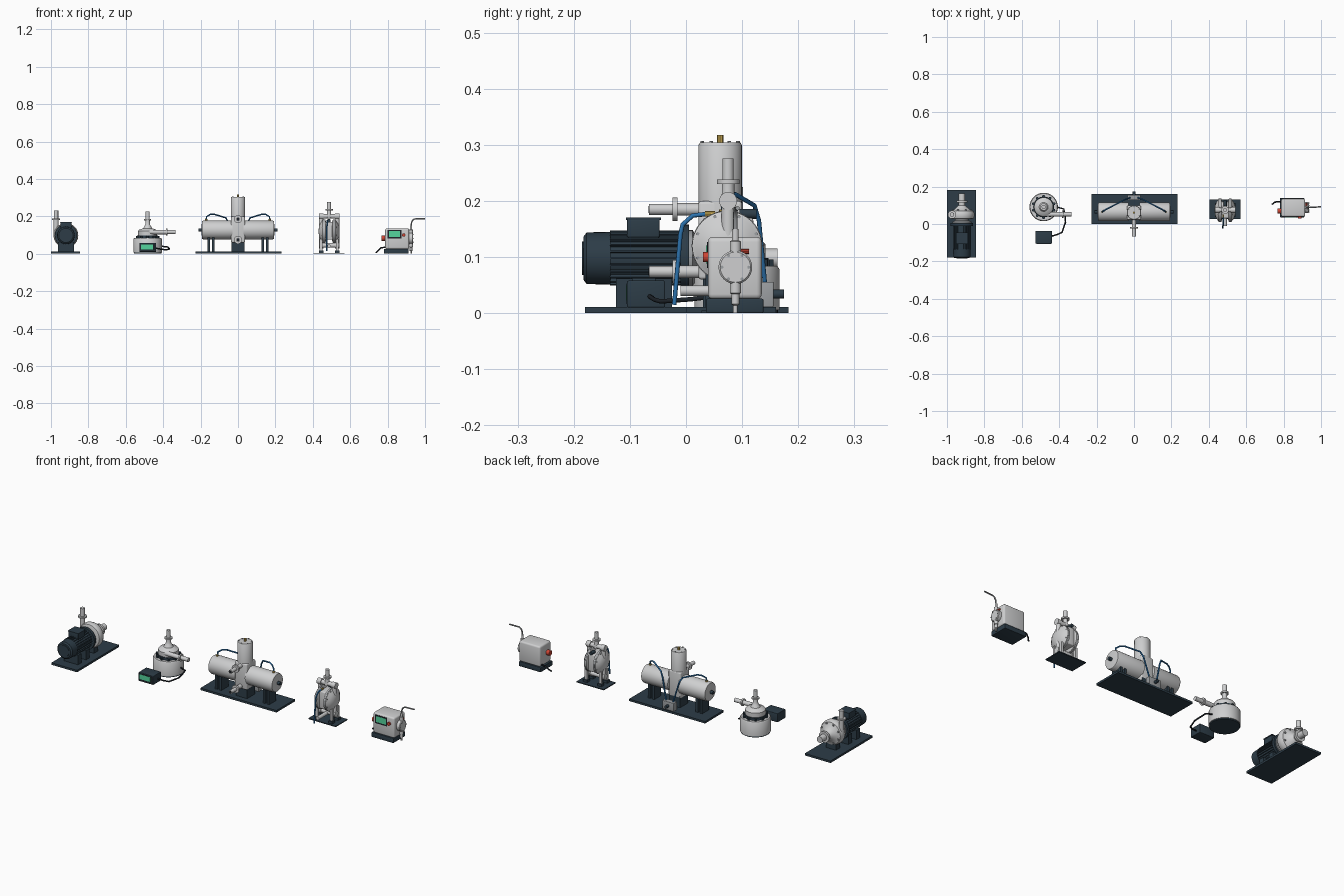
import bpy, bmesh, math
from mathutils import Vector, Matrix

cube = bpy.data.objects.get("Cube")
if cube:
    bpy.data.objects.remove(cube)


def material(name, *rgb):
    m = bpy.data.materials.new(name)
    m.use_nodes = True
    m.diffuse_color = (*rgb, 1)
    m.node_tree.nodes["Principled BSDF"].inputs["Base Color"].default_value = (*rgb, 1)
    return m


CAST = material("cast grey", .62, .625, .63)
STEEL = material("steel grey", .33, .345, .36)
NAVY = material("dark navy", .026, .046, .064)
BLACK = material("soft black", .012, .016, .021)
GREEN = material("screen green", .09, .66, .34)
RED = material("knob red", .62, .06, .035)
BRASS = material("brass", .58, .40, .09)
BLUE = material("hose blue", .025, .17, .42)

TURN = {'X': Matrix.Rotation(math.pi / 2, 3, 'Y'),
        'Y': Matrix.Rotation(-math.pi / 2, 3, 'X'),
        'Z': Matrix.Identity(3)}


def finish(name, bm, mat):
    bmesh.ops.recalc_face_normals(bm, faces=bm.faces)
    me = bpy.data.meshes.new(name)
    bm.to_mesh(me)
    bm.free()
    me.materials.append(mat)
    me.shade_smooth()
    me.set_sharp_from_angle(angle=math.radians(35))
    ob = bpy.data.objects.new(name, me)
    bpy.context.collection.objects.link(ob)
    return ob


def box(name, mat, x, y, z, bevel=0.0):
    """Box from its (low, high) extents."""
    bm = bmesh.new()
    bmesh.ops.create_cube(bm, size=1)
    for v in bm.verts:
        v.co = [(a + b) / 2 + c * (b - a) for c, (a, b) in zip(v.co, (x, y, z))]
    if bevel:
        bmesh.ops.bevel(bm, geom=bm.edges[:], offset=bevel, segments=3, profile=.5, affect='EDGES')
    return finish(name, bm, mat)


def lathe(name, mat, origin, axis, profile, n=32):
    """Solid of revolution from (radius, distance along axis) pairs."""
    bm = bmesh.new()
    rings = [[bm.verts.new(Vector(origin) + TURN[axis] @ Vector(
        (r * math.cos(2 * math.pi * i / n), r * math.sin(2 * math.pi * i / n), h)))
        for i in range(n)] for r, h in profile]
    for a, b in zip(rings, rings[1:]):
        for i in range(n):
            j = (i + 1) % n
            bm.faces.new((a[i], a[j], b[j], b[i]))
    bm.faces.new(rings[0])
    bm.faces.new(rings[-1])
    return finish(name, bm, mat)


def rod(name, mat, origin, axis, r, a, b, n=24):
    return lathe(name, mat, origin, axis, [(r, a), (r, b)], n)


def bolts(name, mat, origin, axis, ring, count, r, a, b):
    for i in range(count):
        t = 2 * math.pi * (i + .5) / count
        off = TURN[axis] @ Vector((ring * math.cos(t), ring * math.sin(t), 0))
        rod(name, mat, Vector(origin) + off, axis, r, a, b, 6)


def hose(name, mat, points, r):
    """Round tube along straight runs between points."""
    cu = bpy.data.curves.new(name, 'CURVE')
    cu.dimensions = '3D'
    cu.bevel_depth = r
    cu.bevel_resolution = 2
    cu.use_fill_caps = True
    sp = cu.splines.new('POLY')
    sp.points.add(len(points) - 1)
    for p, co in zip(sp.points, points):
        p.co = (*co, 1)
    cu.materials.append(mat)
    bpy.context.collection.objects.link(bpy.data.objects.new(name, cu))


# --- Centrifugal pump with finned motor
X = -.92
C = (X, 0, .098)
box("motor_base_plate", NAVY, (-1, -.845), (-.18, .183), (0, .011))
lathe("motor_body", NAVY, C, 'Y', [(.043, -.17), (.043, -.01), (.06, -.01), (.06, .005)])
lathe("motor_fan_cover", NAVY, C, 'Y', [(.038, -.183), (.046, -.177), (.047, -.135)])
rod("fan_grille", NAVY, C, 'Y', .03, -.185, -.18)
for i in range(24):
    t = 2 * math.pi * i / 24
    fin = box("motor_fin", NAVY, (-.0015, .0015), (-.135, -.01), (.04, .049))
    fin.matrix_world = Matrix.Translation(C) @ Matrix.Rotation(t, 4, 'Y')
box("terminal_box", NAVY, (X - .03, X + .03), (-.105, -.047), (.135, .168), .003)
box("terminal_lid", NAVY, (X - .032, X + .032), (-.107, -.045), (.166, .171))
for y in (-.125, -.055):
    box("motor_foot", NAVY, (X - .042, X + .042), (y, y + .03), (.01, .062))
box("pump_foot", NAVY, (X - .03, X + .03), (.03, .065), (.01, .05))
lathe("pump_lantern", STEEL, C, 'Y', [(.05, .005), (.05, .012), (.036, .02), (.036, .034)])
lathe("volute_casing", CAST, C, 'Y',
      [(.05, .026), (.062, .03), (.066, .04), (.066, .058), (.06, .07), (.045, .075),
       (.028, .09), (.018, .1)], 40)
bolts("volute_bolt", STEEL, C, 'Y', .053, 8, .005, .06, .078)
lathe("suction_pipe", CAST, C, 'Y', [(.017, .09), (.017, .115), (.03, .115), (.03, .126),
                                    (.017, .126), (.017, .163)])
D = (X - .053, .05, 0)
lathe("discharge_pipe", CAST, D, 'Z', [(.013, .09), (.013, .18), (.022, .18), (.022, .188),
                                      (.012, .188), (.012, .23)])

# --- Vertical rotor pump with separate controller
P = (-.483, .091, 0)
rod("round_foot", NAVY, P, 'Z', .073, 0, .008, 40)
lathe("round_housing", CAST, P, 'Z', [(.076, .006), (.076, .078), (.072, .084), (.055, .084)], 48)
rod("clamp_gap", NAVY, P, 'Z', .056, .08, .098)
bolts("clamp_bolt", NAVY, P, 'Z', .058, 10, .008, .08, .096)
lathe("pump_head", CAST, P, 'Z', [(.051, .098), (.051, .122), (.046, .128), (.024, .136),
                                 (.016, .15), (.012, .158), (.012, .178), (.019, .178),
                                 (.019, .186), (.011, .186), (.011, .225)], 40)
lathe("side_outlet", CAST, (0, .052, .116), 'X', [(.012, -.48), (.012, -.385), (.019, -.385),
                                                (.019, -.377), (.011, -.377), (.011, -.333)])
box("controller_box", NAVY, (-.527, -.438), (-.105, -.037), (.01, .058), .003)
box("controller_bezel", BLACK, (-.522, -.443), (-.106, -.1), (.016, .053))
box("controller_screen", GREEN, (-.518, -.455), (-.107, -.1), (.023, .049))
hose("controller_cable", BLACK, [(-.44, -.065, .03), (-.41, -.056, .024), (-.385, -.045, .021),
                                 (-.366, .01, .025), (-.37, .05, .03), (-.375, .08, .036),
                                 (-.41, .09, .04)], .004)

# --- Twin-cylinder pump
A = (0, .065, .127)
V = (0, .061, 0)
box("twin_base_plate", NAVY, (-.227, .232), (0, .16), (0, .011))
box("centre_pedestal", NAVY, (-.034, .034), (.03, .1), (.01, .075))
for s in (-1, 1):
    for x in (.125, .15):
        box("cylinder_leg", NAVY, sorted((s * x, s * (x + .014))), (.035, .095), (.01, .092))
    prof = [(.05, s * .03), (.05, s * .185), (.047, s * .192), (.02, s * .195)]
    lathe("side_cylinder", CAST, A, 'X', prof, 40)
    rod("cylinder_end_nut", NAVY, A, 'X', .009, s * .19, s * .211, 12)
    hose("air_hose", BLUE, [(s * .17, .065, .172), (s * .168, .067, .198), (s * .15, .078, .21),
                           (s * .13, .088, .212), (s * .065, .122, .192), (s * .05, .13, .165),
                           (s * .02, .141, .05)], .004)
    rod("hose_fitting", BRASS, (s * .17, .065, 0), 'Z', .006, .172, .185, 8)
box("centre_block", CAST, (-.037, .037), (.022, .1), (.06, .2), .006)
lathe("vertical_cylinder", CAST, V, 'Z', [(.0385, .18), (.0385, .3), (.036, .304), (.02, .304)], 40)
bolts("top_bolt", STEEL, V, 'Z', .032, 6, .004, .3, .307)
rod("top_fitting", BRASS, V, 'Z', .006, .3, .318, 8)
for z in (.185, .074):
    lathe("front_port", CAST, (0, 0, z), 'Y', [(.01, -.066), (.01, -.024), (.021, -.024),
                                              (.021, -.015), (.011, -.015), (.011, .03)])
    rod("port_bore", BLACK, (0, 0, z), 'Y', .0065, -.067, -.06)
box("valve_box", STEEL, (-.035, .035), (.128, .156), (.011, .056), .002)
rod("valve_stub", NAVY, (0, 0, .034), 'Y', .008, .15, .175, 12)

# --- Double diaphragm pump
X = .487
Q = (X, .073, .12)
box("diaphragm_base", NAVY, (.405, .57), (.028, .13), (0, .005))
for s in (-1, 1):
    lathe("diaphragm_chamber", CAST, Q, 'X',
          [(.05, s * .016), (.062, s * .02), (.062, s * .034), (.055, s * .038),
           (.045, s * .046), (.025, s * .054), (.01, s * .056)], 40)
    rod("clamp_band", STEEL, Q, 'X', .063, s * .025, s * .031, 40)
    bolts("chamber_bolt", STEEL, Q, 'X', .056, 8, .003, s * .03, s * .039)
    x = X + s * .043
    rod("chamber_riser", CAST, (x, .075, 0), 'Z', .012, .035, .2)
    for y in (.05, .1):
        box("pump_leg", CAST, (x - .007, x + .007), (y - .006, y + .006), (.004, .08))
        box("leg_foot", NAVY, (x - .012, x + .012), (y - .012, y + .012), (0, .018))
    for z in (.2, .045):
        rod("manifold_end", CAST, (x, .075, z), 'X', .016, -.012, .012)
for z in (.2, .045):
    rod("manifold", CAST, (X, .075, z), 'X', .012, -.055, .055)
box("air_section", CAST, (X - .02, X + .02), (.03, .12), (.075, .17), .005)
lathe("top_outlet", CAST, (X, .075, 0), 'Z', [(.014, .19), (.011, .215), (.011, .23), (.02, .23),
                                             (.02, .238), (.01, .238), (.01, .276)])
rod("front_inlet", CAST, (X, 0, .04), 'Y', .0095, -.01, .075)
rod("exhaust_muffler", NAVY, (X, 0, .177), 'Y', .009, .095, .126, 16)
rod("air_fitting", BRASS, (X - .01, 0, .177), 'Y', .005, .034, .052, 8)
hose("front_air_hose", BLUE, [(X - .01, .038, .177), (X - .01, .012, .174), (X - .01, -.006, .158),
                              (X - .012, -.01, .14), (X - .012, -.021, .015)], .004)

# --- Dosing pump
H = (0, .088, .082)
box("dosing_base", NAVY, (.78, .912), (.036, .138), (0, .026), .003)
box("dosing_body", CAST, (.787, .915), (.039, .135), (.025, .136), .009)
box("display_bezel", BLACK, (.8, .873), (.037, .042), (.081, .127))
box("display_screen", GREEN, (.806, .867), (.036, .042), (.089, .121))
rod("front_knob", RED, (.886, 0, .1), 'Y', .009, .03, .04, 16)
rod("side_knob", RED, (0, .07, .083), 'X', .014, .768, .79, 20)
lathe("dosing_head", CAST, H, 'X', [(.03, .91), (.03, .932), (.027, .935), (.01, .935)])
bolts("head_bolt", STEEL, H, 'X', .024, 6, .003, .93, .937)
rod("bleed_knob", RED, (.922, 0, .11), 'Y', .005, .088, .112, 10)
lathe("outlet_valve", CAST, (.925, .088, 0), 'Z', [(.01, .105), (.01, .128), (.006, .13), (.006, .15)], 16)
lathe("inlet_valve", CAST, (.925, .088, 0), 'Z', [(.004, 0), (.004, .014), (.007, .016),
                                                 (.007, .034), (.01, .036), (.01, .06)], 16)
hose("dosing_tube", STEEL, [(.925, .088, .14), (.928, .088, .168), (.934, .088, .18),
                            (.945, .089, .186), (1, .092, .187)], .0038)
hose("power_cord", BLACK, [(.79, .12, .035), (.765, .12, .032), (.75, .115, .018),
                           (.738, .105, .006)], .004)
